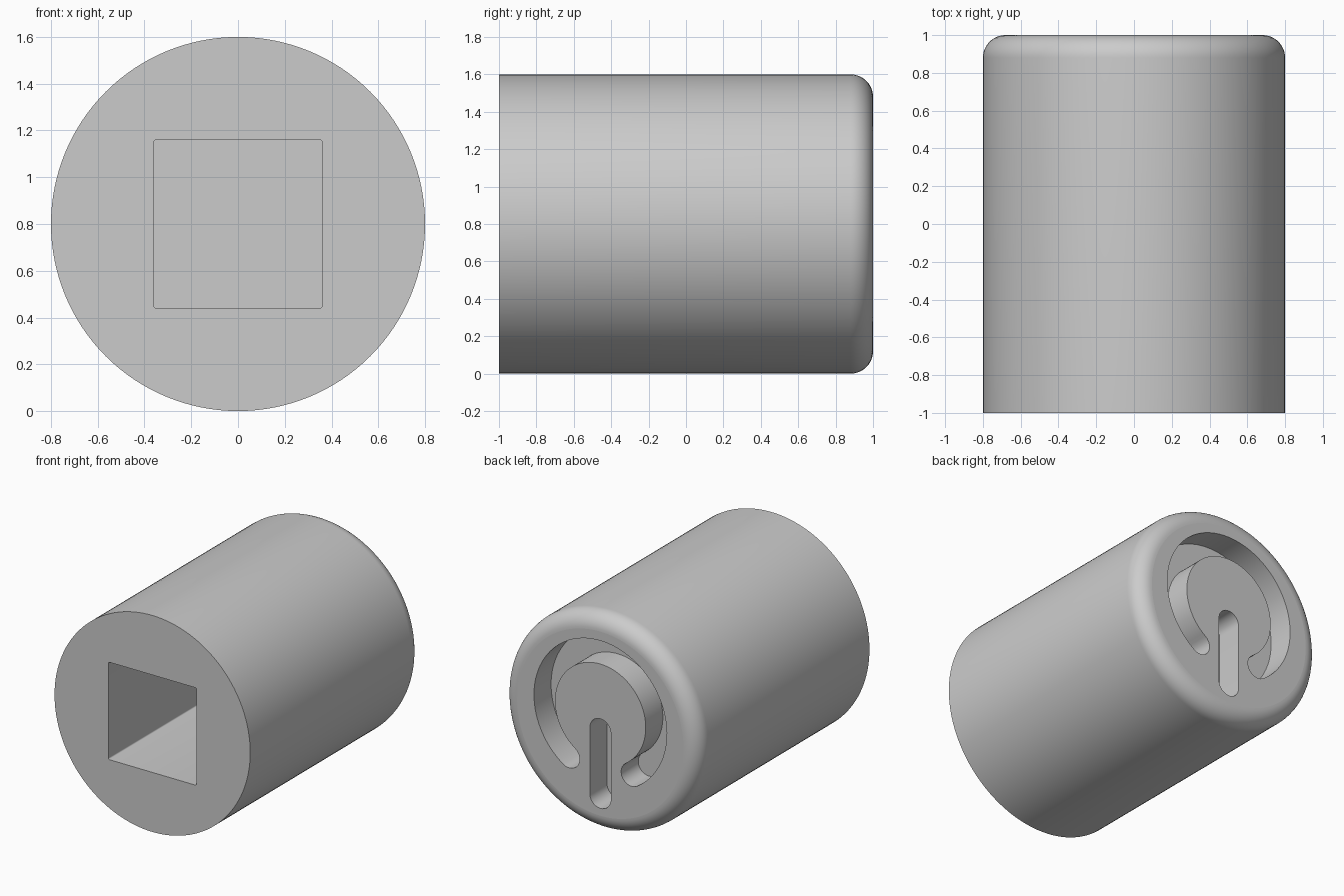
import bpy, bmesh, math
from mathutils import Matrix

R, HALF, FILLET = 0.80, 1.0, 0.12      # body radius, half length, back edge rounding
CZ = R                                 # height of the axis
GROOVE, DEPTH = 0.086, 0.20            # groove half width and depth
SOCKET, SOCKET_DEPTH = 0.36, 1.50

cube = bpy.data.objects.get("Cube")
if cube:
    bpy.data.objects.remove(cube, do_unlink=True)

grey = bpy.data.materials.new("light_grey")
grey.use_nodes = True
colour = (0.60, 0.60, 0.60, 1)
grey.diffuse_color = colour
grey.node_tree.nodes["Principled BSDF"].inputs["Base Color"].default_value = colour


def arc(cx, cz, r, start, end, n):
    """Points on an arc in the xz plane, angles in degrees."""
    angles = [math.radians(start + (end - start) * i / n) for i in range(n + 1)]
    return [(cx + r * math.cos(a), cz + r * math.sin(a)) for a in angles]


def make_object(name, bm):
    bmesh.ops.recalc_face_normals(bm, faces=bm.faces)
    mesh = bpy.data.meshes.new(name)
    bm.to_mesh(mesh)
    bm.free()
    obj = bpy.data.objects.new(name, mesh)
    bpy.context.collection.objects.link(obj)
    mesh.materials.append(grey)
    return obj


def prism(name, outline, y0, y1):
    """Extrude an xz outline along y."""
    bm = bmesh.new()
    face = bm.faces.new([bm.verts.new((x, y0, z)) for x, z in outline])
    new = bmesh.ops.extrude_face_region(bm, geom=[face])["geom"]
    bmesh.ops.translate(bm, vec=(0, y1 - y0, 0),
                        verts=[v for v in new if isinstance(v, bmesh.types.BMVert)])
    return make_object(name, bm)


# Body: profile (radius, y) turned about the y axis
profile = [(0, -HALF), (R, -HALF)]
profile += arc(R - FILLET, HALF - FILLET, FILLET, 0, 90, 12) + [(0, HALF)]
bm = bmesh.new()
verts = [bm.verts.new((r, y, CZ)) for r, y in profile]
edges = [bm.edges.new(pair) for pair in zip(verts, verts[1:])]
bmesh.ops.spin(bm, geom=verts + edges, cent=(0, 0, CZ), axis=(0, 1, 0),
               angle=math.tau, steps=128)
bmesh.ops.remove_doubles(bm, verts=bm.verts, dist=1e-5)
bmesh.ops.dissolve_limit(bm, angle_limit=0.002, verts=bm.verts, edges=bm.edges)
body = make_object("body", bm)

# Square socket in the front, with slightly rounded corners
c, r = SOCKET - 0.01, 0.01
outline = []
for i, (sx, sz) in enumerate([(1, 1), (-1, 1), (-1, -1), (1, -1)]):
    outline += arc(sx * c, CZ + sz * c, r, i * 90, i * 90 + 90, 4)
socket = prism("socket_cutter", outline, -HALF - 0.1, -HALF + SOCKET_DEPTH)

# Open ring groove in the back, gap at the bottom
RING_Z, RING_R, START, END = CZ + 0.07, 0.457, -56, 236
outline = arc(0, RING_Z, RING_R + GROOVE, START, END, 72)
for a, inner in ((END, True), (START, False)):
    ca, sa = math.cos(math.radians(a)), math.sin(math.radians(a))
    first = a if inner else a + 180
    cap = arc(RING_R * ca, RING_Z + RING_R * sa, GROOVE, first, first + 180, 12)
    outline += cap[1:-1]
    if inner:
        outline += arc(0, RING_Z, RING_R - GROOVE, END, START, 72)
ring = prism("ring_cutter", outline, HALF - DEPTH, HALF + 0.1)

# Upright slot in the back
outline = arc(0, CZ - 0.05, GROOVE, 0, 180, 16) + arc(0, CZ - 0.54, GROOVE, 180, 360, 16)
slot = prism("slot_cutter", outline, HALF - DEPTH, HALF + 0.1)

# Cut the recesses, then drop the cutters
cutters = [socket, ring, slot]
for cutter in cutters:
    cutter.hide_render = True
    mod = body.modifiers.new(cutter.name, "BOOLEAN")
    mod.operation, mod.solver, mod.object = "DIFFERENCE", "EXACT", cutter
bpy.context.view_layer.update()
evaluated = body.evaluated_get(bpy.context.evaluated_depsgraph_get())
mesh = bpy.data.meshes.new_from_object(evaluated)
body.modifiers.clear()
body.data = mesh
mesh.name = "body"
for cutter in cutters:
    bpy.data.objects.remove(cutter, do_unlink=True)

# Smooth walls, flat end faces
bpy.ops.object.select_all(action="DESELECT")
body.select_set(True)
bpy.context.view_layer.objects.active = body
bpy.ops.object.shade_smooth_by_angle(angle=math.radians(30))
for poly in mesh.polygons:
    if abs(poly.normal.y) > 0.9999:
        poly.use_smooth = False
